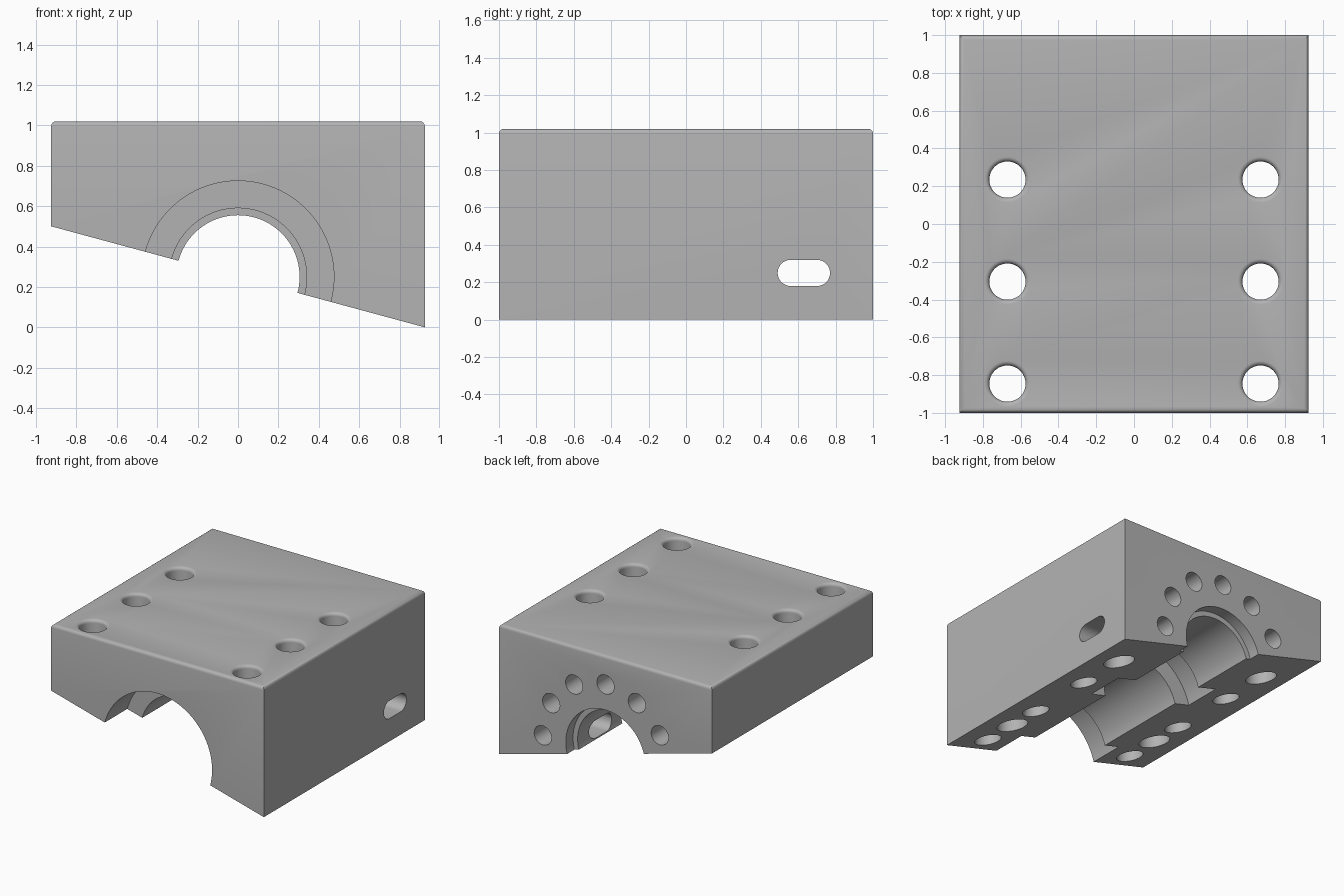
import bpy, bmesh
from math import sin, cos, pi, radians
from mathutils import Matrix, Vector

cube = bpy.data.objects.get("Cube")
if cube:
    bpy.data.objects.remove(cube)

HALF_W, HALF_L, TOP, SPLIT = 0.925, 1.0, 1.02, 0.25
SLOPE = SPLIT / HALF_W

grey = bpy.data.materials.new("machined_grey")
grey.use_nodes = True
grey.diffuse_color = (0.45, 0.45, 0.45, 1)
grey.node_tree.nodes["Principled BSDF"].inputs["Base Color"].default_value = (0.45, 0.45, 0.45, 1)


def add_object(name, bm):
    bmesh.ops.recalc_face_normals(bm, faces=bm.faces[:])
    mesh = bpy.data.meshes.new(name)
    bm.to_mesh(mesh)
    bm.free()
    mesh.materials.append(grey)
    obj = bpy.data.objects.new(name, mesh)
    bpy.context.collection.objects.link(obj)
    return obj


def prism(bm, outline, offset):
    """Extrude a closed outline along an offset."""
    face = bm.faces.new([bm.verts.new(p) for p in outline])
    new = bmesh.ops.extrude_face_region(bm, geom=[face])["geom"]
    bmesh.ops.translate(bm, vec=offset, verts=[v for v in new if isinstance(v, bmesh.types.BMVert)])


def turned(name, profile, matrix, sides=48):
    """Turn (radius, height) pairs around local z into a closed solid."""
    bm = bmesh.new()
    rings = [[bm.verts.new(matrix @ Vector((r * cos(2 * pi * i / sides), r * sin(2 * pi * i / sides), h)))
              for i in range(sides)] for r, h in profile]
    for low, high in zip(rings, rings[1:]):
        for i in range(sides):
            j = (i + 1) % sides
            bm.faces.new((low[i], low[j], high[j], high[i]))
    bm.faces.new(rings[0])
    bm.faces.new(rings[-1])
    return add_object(name, bm)


# Block with an inclined split face and rounded top edges
bm = bmesh.new()
prism(bm, [(-HALF_W, -HALF_L, 2 * SPLIT), (HALF_W, -HALF_L, 0),
           (HALF_W, -HALF_L, TOP), (-HALF_W, -HALF_L, TOP)], (0, 2 * HALF_L, 0))
top_edges = [e for e in bm.edges if all(v.co.z > TOP - 0.01 for v in e.verts)]
bmesh.ops.bevel(bm, geom=top_edges, offset=0.025, segments=4, profile=0.5, affect='EDGES')
block = add_object("bearing_block", bm)

cutters = []

# Stepped bore: front recess, main bore, inner groove, rear bore, rear lip
along_y = Matrix.Translation((0, 0, SPLIT)) @ Matrix.Rotation(radians(-90), 4, 'X')
bore = [(0.475, -1.1), (0.475, -0.72), (0.34, -0.72), (0.34, 0.07), (0.475, 0.07),
        (0.475, 0.37), (0.305, 0.37), (0.305, 0.91), (0.345, 0.91), (0.345, 1.1)]
cutters.append(turned("bore_cutter", bore, along_y, 96))

# Vertical bolt holes with rounded mouths, and blind dowel holes
R, F = 0.096, 0.025
mouth = [(R + F * (1 - cos(a)), TOP - F + F * sin(a)) for a in (radians(d) for d in range(0, 91, 18))]
bolt = [(R, -0.2)] + mouth + [(R + F, TOP + 0.1)]
for x in (-0.67, 0.67):
    for y in (0.235, -0.305, -0.845):
        cutters.append(turned("bolt_hole_cutter", bolt, Matrix.Translation((x, y, 0))))
    for y in (0.63, -0.57):
        base = SPLIT - SLOPE * x
        cutters.append(turned("dowel_hole_cutter", [(0.112, base - 0.2), (0.112, base + 0.25)],
                              Matrix.Translation((x, y, 0))))

# Half ring of blind screw holes in the rear face
for k in range(6):
    a = radians(30 * k)
    place = Matrix.Translation((0.545 * cos(a), 0, 0.545 * sin(a))) @ along_y
    cutters.append(turned("screw_hole_cutter", [(0.075, 0.8), (0.075, 1.1)], place, 32))

# Rounded slot from the left wall into the bore
bm = bmesh.new()
outline = []
for centre, start in ((0.70, -90), (0.56, 90)):
    for i in range(17):
        a = radians(start + i * 180 / 16)
        outline.append((0, centre + 0.07 * cos(a), SPLIT + 0.07 * sin(a)))
prism(bm, outline, (1.2, 0, 0))
cutters.append(add_object("slot_cutter", bm))

# Cut every opening, then drop the cutters
bpy.context.view_layer.objects.active = block
for obj in bpy.context.selected_objects:
    obj.select_set(False)
block.select_set(True)
for cutter in cutters:
    cutter.hide_render = True
    mod = block.modifiers.new("cut", 'BOOLEAN')
    mod.operation = 'DIFFERENCE'
    mod.solver = 'EXACT'
    mod.object = cutter
    bpy.ops.object.modifier_apply(modifier=mod.name)
    bpy.data.objects.remove(cutter)

bpy.ops.object.shade_smooth_by_angle(angle=radians(30))
